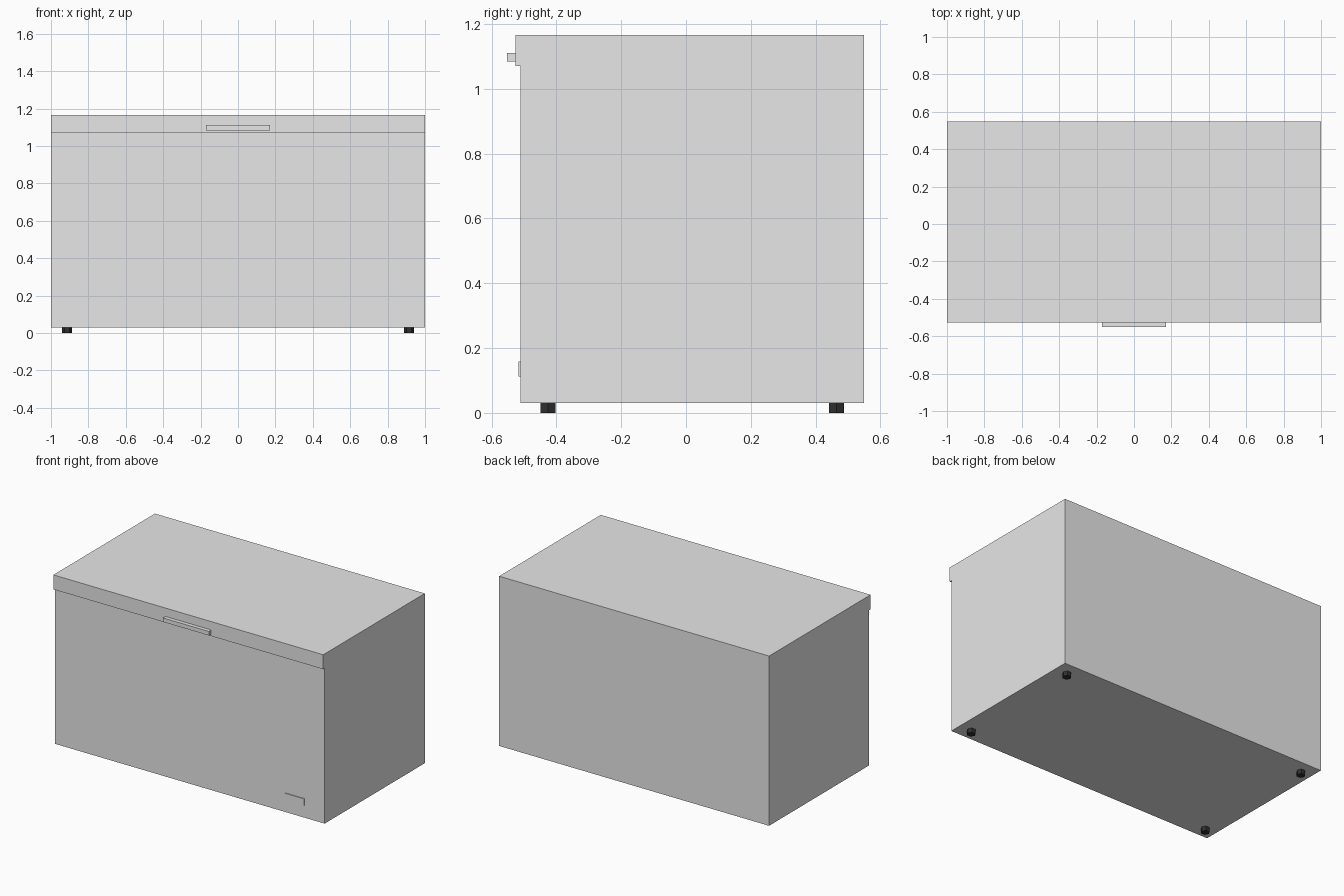
import bpy
import bmesh
from math import radians
from mathutils import Matrix, Vector

if "Cube" in bpy.data.objects:
    bpy.data.objects.remove(bpy.data.objects["Cube"], do_unlink=True)


def make_material(name, rgb):
    mat = bpy.data.materials.new(name)
    mat.use_nodes = True
    colour = (*rgb, 1.0)
    mat.diffuse_color = colour
    mat.node_tree.nodes["Principled BSDF"].inputs["Base Color"].default_value = colour
    return mat


def add_object(name, bm, mat):
    mesh = bpy.data.meshes.new(name)
    bm.to_mesh(mesh)
    bm.free()
    mesh.materials.append(mat)
    obj = bpy.data.objects.new(name, mesh)
    bpy.context.collection.objects.link(obj)
    return obj


def box(name, low, high, mat):
    low, high = Vector(low), Vector(high)
    bm = bmesh.new()
    placement = Matrix.Translation((low + high) / 2) @ Matrix.Diagonal((*(high - low), 1))
    bmesh.ops.create_cube(bm, size=1, matrix=placement)
    return add_object(name, bm, mat)


def foot(name, x, y, height, radius, mat):
    bm = bmesh.new()
    placement = Matrix.Translation((x, y, height / 2)) @ Matrix.Rotation(radians(90), 4, "Z")
    bmesh.ops.create_cone(bm, cap_ends=True, segments=6, radius1=radius,
                          radius2=radius, depth=height, matrix=placement)
    return add_object(name, bm, mat)


enamel = make_material("light grey enamel", (0.8, 0.8, 0.8))
rubber = make_material("black rubber", (0.03, 0.03, 0.03))

# Cabinet, with the lid overhanging only at the front
BASE, RIM, TOP = 0.03, 1.07, 1.167
FRONT, LID_FRONT, BACK = -0.511, -0.526, 0.549
box("cabinet", (-1, FRONT, BASE), (1, BACK, RIM), enamel)
box("lid", (-1, LID_FRONT, RIM), (1, BACK, TOP), enamel)

# Handle bar on the lid and small plate low on the front
box("lid_handle", (-0.17, -0.552, 1.084), (0.17, LID_FRONT, 1.111), enamel)
box("front_plate", (0.71, FRONT - 0.006, 0.113), (0.85, FRONT, 0.158), enamel)

# Four hexagonal feet
for side, x in (("left", 0.915), ("right", -0.915)):
    for end, y in (("front", -0.426), ("back", 0.465)):
        foot(f"{end}_{side}_foot", x, y, BASE, 0.027, rubber)
